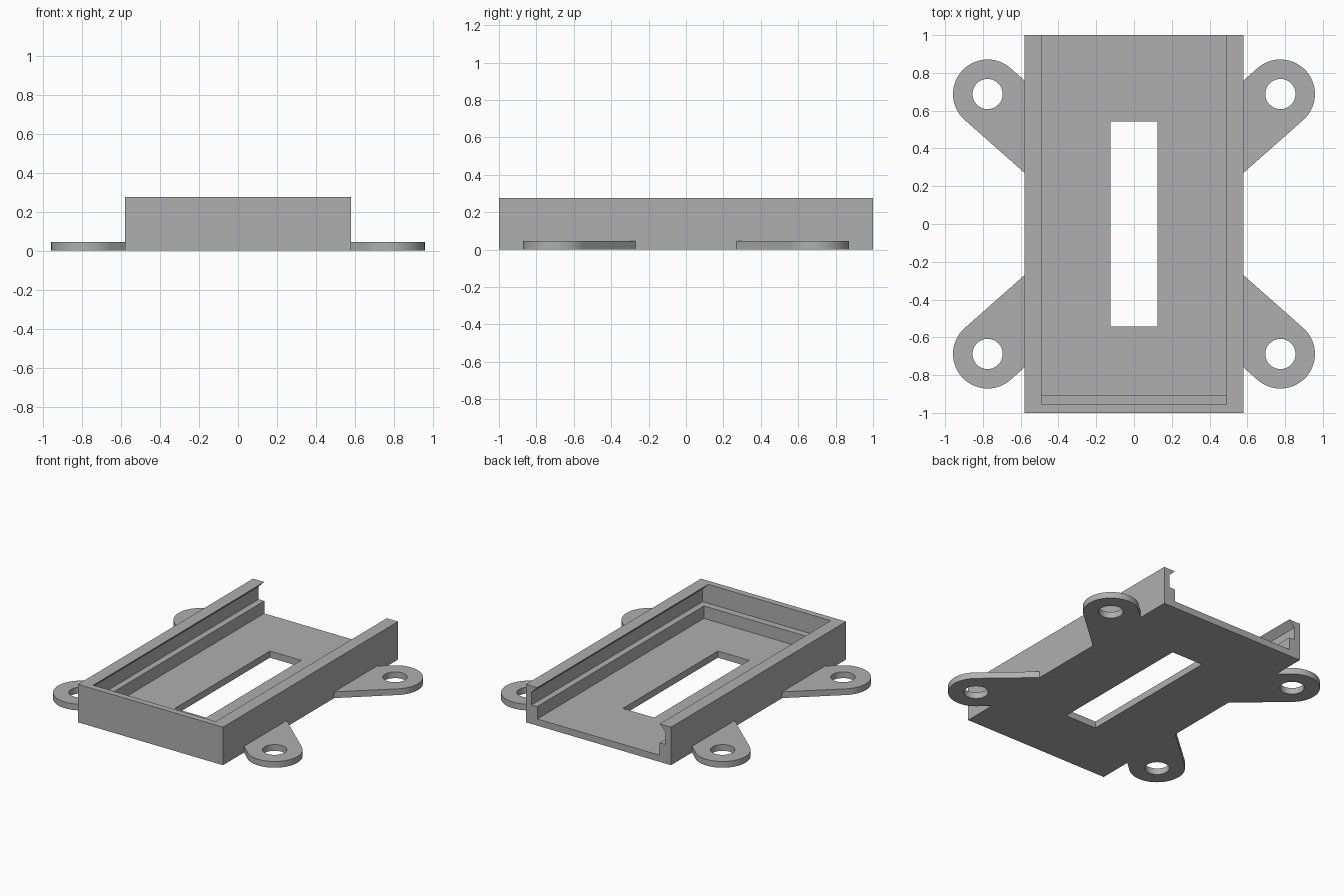
import bpy, bmesh, math
from mathutils import Matrix, Vector

if "Cube" in bpy.data.objects:
    bpy.data.objects.remove(bpy.data.objects["Cube"], do_unlink=True)

grey = bpy.data.materials.new("plain grey")
grey.use_nodes = True
colour = (0.43, 0.43, 0.43, 1)
grey.diffuse_color = colour
grey.node_tree.nodes["Principled BSDF"].inputs["Base Color"].default_value = colour


def prism(name, outline, start, end, axis="Z"):
    """Extrude a 2D outline along z, or an (x, z) outline along y."""
    def place(p, d):
        return (p[0], p[1], d) if axis == "Z" else (p[0], d, p[1])
    bm = bmesh.new()
    face = bm.faces.new([bm.verts.new(place(p, start)) for p in outline])
    extruded = bmesh.ops.extrude_face_region(bm, geom=[face])["geom"]
    verts = [g for g in extruded if isinstance(g, bmesh.types.BMVert)]
    bmesh.ops.translate(bm, verts=verts, vec=Vector(place((0, 0), end - start)))
    bmesh.ops.recalc_face_normals(bm, faces=bm.faces)
    mesh = bpy.data.meshes.new(name)
    bm.to_mesh(mesh)
    bm.free()
    mesh.materials.append(grey)
    ob = bpy.data.objects.new(name, mesh)
    bpy.context.collection.objects.link(ob)
    return ob


def rect(x, y0, y1):
    return [(-x, y0), (x, y0), (x, y1), (-x, y1)]


def cut(ob, cutters):
    """Subtract the cutters, bake the result and remove them."""
    for c in cutters:
        mod = ob.modifiers.new("cut", "BOOLEAN")
        mod.operation = "DIFFERENCE"
        mod.solver = "EXACT"
        mod.object = c
    bpy.context.view_layer.update()
    graph = bpy.context.evaluated_depsgraph_get()
    mesh = bpy.data.meshes.new_from_object(ob.evaluated_get(graph))
    ob.modifiers.clear()
    ob.data = mesh
    for c in cutters:
        bpy.data.objects.remove(c, do_unlink=True)


HALF_W, HEIGHT, FLOOR = 0.58, 0.275, 0.048
INNER, GROOVE, LEDGE = 0.49, 0.535, 0.138

# Tray: open back, stepped ledge, dovetail groove along the sides, floor slot
tray = prism("tray", rect(HALF_W, -1, 1), 0, HEIGHT)
cavity = prism("cavity_cutter", rect(INNER, FLOOR, LEDGE + 0.02), -0.905, 1.2, "Y")
half = [(GROOVE, LEDGE), (GROOVE, HEIGHT - 0.045), (INNER, HEIGHT), (INNER, HEIGHT + 0.1)]
groove = prism("groove_cutter", half + [(-x, z) for x, z in reversed(half)], -0.955, 1.2, "Y")
slot = prism("slot_cutter", rect(0.125, -0.543, 0.543), -0.1, 0.1)
cut(tray, [cavity, groove, slot])

# Mounting tabs: slanted rounded strips with a screw hole
CX, CY, R, HOLE, TAB_H = 0.775, 0.688, 0.183, 0.08, 0.045
slant = math.radians(41.5)


def arc(r, start, sweep, n):
    return [(CX + r * math.cos(start + sweep * i / n),
             CY + r * math.sin(start + sweep * i / n)) for i in range(n + 1)]


def to_wall(p):
    return (HALF_W, p[1] - (p[0] - HALF_W) * math.tan(slant))


rounded = arc(R, slant - math.pi / 2, math.pi, 40)
outline = rounded + [to_wall(rounded[-1]), to_wall(rounded[0])]
for side, sx in (("left", 1), ("right", -1)):
    for end, sy in (("back", 1), ("front", -1)):
        tab = prism(f"{end}_{side}_tab", outline, 0, TAB_H)
        cut(tab, [prism("hole_cutter", arc(HOLE, 0, math.tau, 48)[:-1], -0.1, 0.1)])
        tab.data.transform(Matrix.Diagonal((sx, sy, 1, 1)))
        if sx * sy < 0:
            tab.data.flip_normals()
        bpy.ops.object.select_all(action="DESELECT")
        tab.select_set(True)
        bpy.context.view_layer.objects.active = tab
        bpy.ops.object.shade_smooth_by_angle(angle=math.radians(30))
